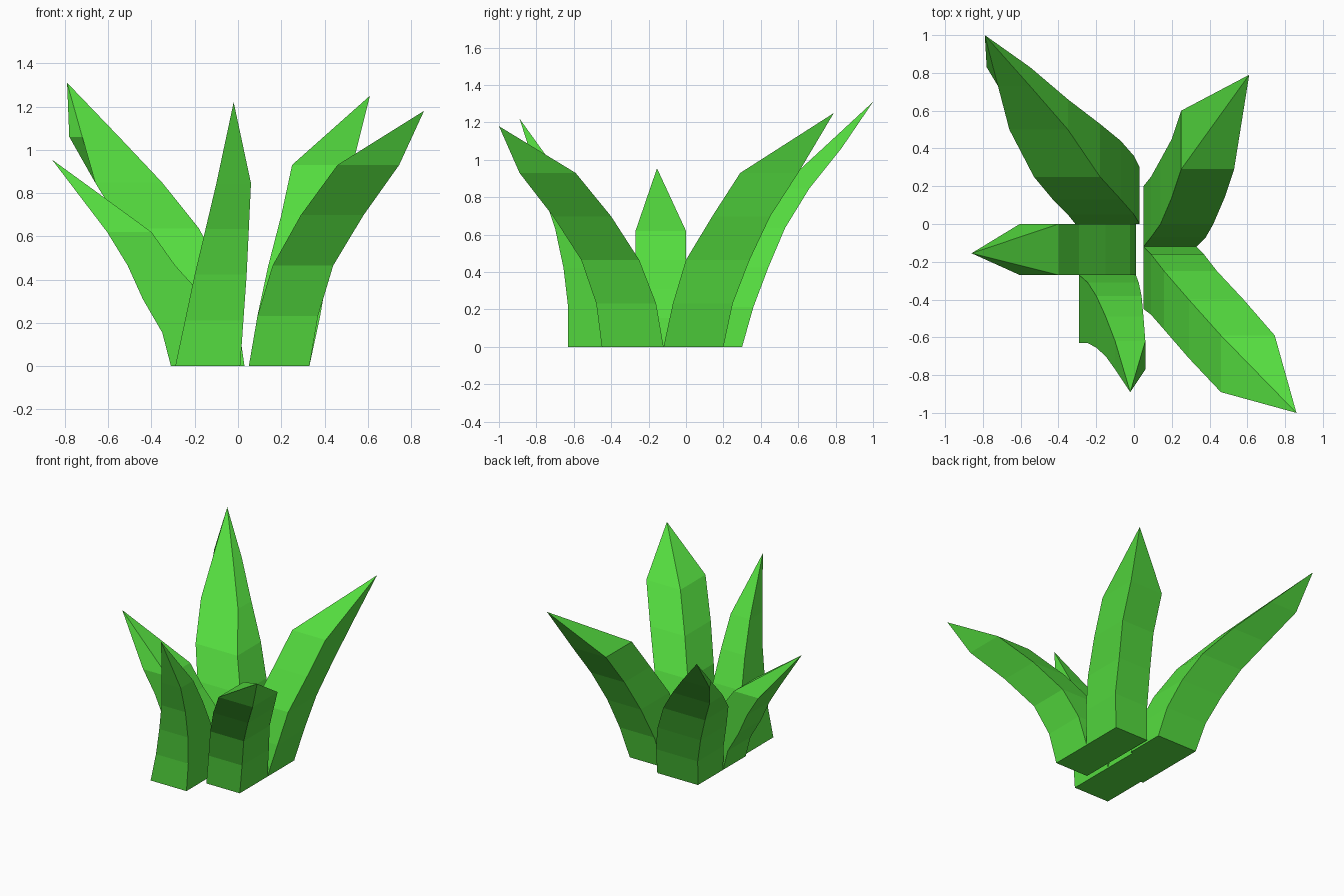
import bpy, bmesh

if "Cube" in bpy.data.objects:
    bpy.data.objects.remove(bpy.data.objects["Cube"])

green = bpy.data.materials.new("leaf_green")
green.diffuse_color = (0.09, 0.72, 0.05, 1)
green.use_nodes = True
green.node_tree.nodes["Principled BSDF"].inputs["Base Color"].default_value = green.diffuse_color


def blade(name, top, x_lo, x_hi, y_lo, y_hi, tip, nudge=None):
    """Loft level rectangles, evenly spaced up to height top, into a pointed tip."""
    bm = bmesh.new()
    n = len(x_lo)
    rings = []
    for i, (a, b, c, d) in enumerate(zip(x_lo, x_hi, y_lo, y_hi)):
        z = top * i / (n - 1)
        rings.append([bm.verts.new((x, y, z)) for x, y in ((a, c), (b, c), (b, d), (a, d))])
    if nudge is not None:
        rings[-1][0].co.x += nudge
    point = bm.verts.new(tip)
    bm.faces.new(rings[0][::-1])
    for k in range(4):
        m = (k + 1) % 4
        for lo, hi in zip(rings, rings[1:]):
            bm.faces.new((lo[k], lo[m], hi[m], hi[k]))
        bm.faces.new((rings[-1][k], rings[-1][m], point))
    bmesh.ops.recalc_face_normals(bm, faces=bm.faces)
    mesh = bpy.data.meshes.new(name)
    bm.to_mesh(mesh)
    bm.free()
    mesh.materials.append(green)
    obj = bpy.data.objects.new(name, mesh)
    bpy.context.collection.objects.link(obj)


# tall blade leaning back and left, its inner corner pinched near the tip
blade("blade_back_left", 1.06,
      (-.31, -.35, -.43, -.53, -.66, -.78), (.03, 0, -.07, -.18, -.35, -.55),
      (0, .05, .13, .25, .50, .73), (.30, .36, .44, .53, .66, .83),
      (-.79, 1.0, 1.31), nudge=.06)

# blade leaning back and right
blade("blade_back_right", .93,
      (.05, .09, .14, .20, .25), (.33, .38, .42, .48, .53),
      (-.12, -.07, 0, .14, .29), (.20, .25, .34, .45, .60),
      (.61, .79, 1.25))

# blade leaning front and right
blade("blade_front_right", .93,
      (.05, .09, .16, .29, .46), (.33, .37, .44, .58, .745),
      (-.45, -.48, -.56, -.71, -.89), (-.12, -.16, -.25, -.40, -.59),
      (.86, -1.0, 1.18))

# upright blade at the front
blade("blade_front", .845,
      (-.29, -.245, -.20, -.15, -.10), (.01, .025, .04, .05, .06),
      (-.63, -.63, -.655, -.70, -.77), (-.27, -.31, -.38, -.49, -.62),
      (-.02, -.89, 1.22))

# short blade leaning left
blade("blade_left", .62,
      (-.31, -.35, -.44, -.51, -.605), (.01, -.02, -.15, -.29, -.40),
      (-.27,) * 5, (0,) * 5,
      (-.86, -.155, .955))
